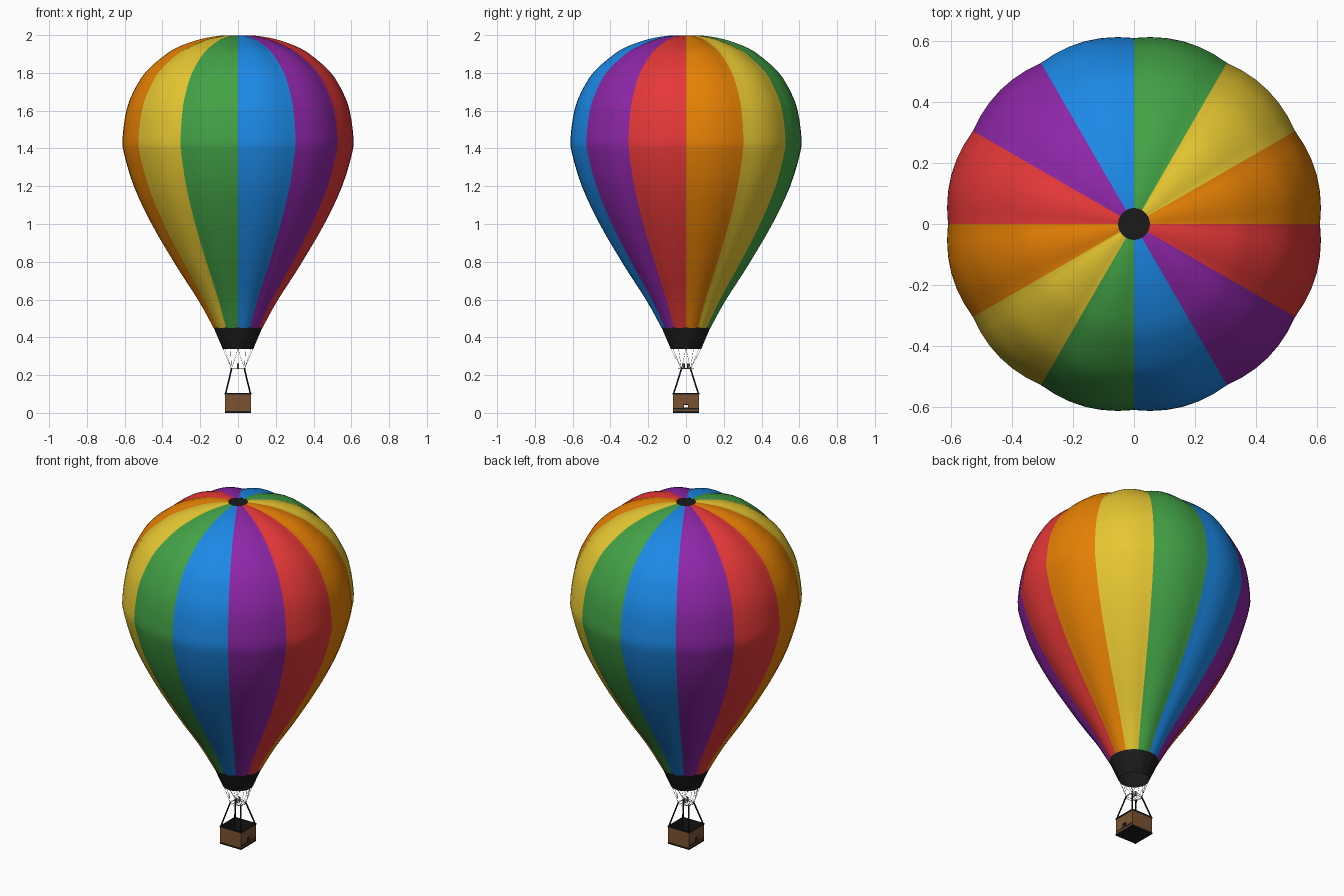
import bpy, bmesh, math
from mathutils import Vector

if "Cube" in bpy.data.objects:
    bpy.data.objects.remove(bpy.data.objects["Cube"])


def material(name, rgb):
    lin = [((c / 255 + 0.055) / 1.055) ** 2.4 for c in rgb] + [1]
    m = bpy.data.materials.new(name)
    m.use_nodes = True
    m.diffuse_color = lin
    m.node_tree.nodes["Principled BSDF"].inputs["Base Color"].default_value = lin
    return m


ORANGE = material("orange fabric", (233, 130, 4))
YELLOW = material("yellow fabric", (232, 200, 50))
GREEN = material("green fabric", (67, 162, 70))
BLUE = material("blue fabric", (28, 138, 232))
PURPLE = material("purple fabric", (142, 38, 168))
RED = material("red fabric", (230, 56, 56))
BLACK = material("black trim", (27, 27, 27))
BROWN = material("brown wicker", (122, 84, 50))
GREY = material("grey metal", (90, 90, 93))


def finish(name, bm, mats, smooth=None):
    bmesh.ops.recalc_face_normals(bm, faces=bm.faces)
    me = bpy.data.meshes.new(name)
    bm.to_mesh(me)
    bm.free()
    ob = bpy.data.objects.new(name, me)
    bpy.context.collection.objects.link(ob)
    for m in mats:
        me.materials.append(m)
    if smooth:
        bpy.ops.object.select_all(action='DESELECT')
        ob.select_set(True)
        bpy.context.view_layer.objects.active = ob
        bpy.ops.object.shade_smooth_by_angle(angle=math.radians(smooth))
    return ob


def spline(points, cuts):
    """Smooth curve through the profile points."""
    p = [Vector(q) for q in points]
    p = [2 * p[0] - p[1]] + p + [2 * p[-1] - p[-2]]
    out = []
    for a, b, c, d in zip(p, p[1:], p[2:], p[3:]):
        for k in range(cuts):
            t = k / cuts
            out.append(b + t / 2 * (c - a + t * (2 * a - 5 * b + 4 * c - d
                                                 + t * (3 * b - a - 3 * c + d))))
    return out + [p[-2]]


GORES, STEPS = 12, 6
SIDES = GORES * STEPS


def gore_lathe(bm, profile, puff):
    """Revolve a profile, puffing each gore outwards between its seams."""
    rings = []
    for k, p in enumerate(profile):
        run = profile[min(k + 1, len(profile) - 1)] - profile[max(k - 1, 0)]
        out = Vector((run.y, -run.x)).normalized() * puff * min(1, p.x / 0.3)
        ring = []
        for i in range(SIDES):
            a = math.tau * i / SIDES
            r, z = p + out * math.sin(math.pi * (i % STEPS) / STEPS)
            ring.append(bm.verts.new((r * math.cos(a), r * math.sin(a), z)))
        rings.append(ring)
    for low, high in zip(rings, rings[1:]):
        for i in range(SIDES):
            j = (i + 1) % SIDES
            f = bm.faces.new((low[i], low[j], high[j], high[i]))
            f.material_index = i // STEPS % 6


# Envelope, coloured gore by gore
bm = bmesh.new()
gore_lathe(bm, spline([
    (0.128, 0.452), (0.208, 0.6), (0.335, 0.8), (0.453, 1.0), (0.548, 1.2),
    (0.602, 1.38), (0.608, 1.46), (0.588, 1.6), (0.55, 1.7), (0.485, 1.803),
    (0.375, 1.896), (0.3, 1.936), (0.2, 1.973), (0.1, 1.993), (0.052, 1.997)], 3), 0.0105)
finish("envelope", bm, [ORANGE, YELLOW, GREEN, BLUE, PURPLE, RED], 40)

# Crown vent
bm = bmesh.new()
bmesh.ops.create_circle(bm, cap_ends=True, segments=GORES, radius=0.054)
for v in bm.verts:
    v.co.z = 1.9965
finish("crown_vent", bm, [BLACK])

# Open skirt, its upper lip tucked inside the envelope
bm = bmesh.new()
gore_lathe(bm, spline([(0.08, 0.338), (0.103, 0.393), (0.128, 0.452), (0.136, 0.492)], 1), 0.006)
for f in bm.faces:
    f.material_index = 0
finish("skirt", bm, [BLACK], 40)


def rods(name, pairs, radius, mat, segments=8):
    bm = bmesh.new()
    for a, b in pairs:
        a, b = Vector(a), Vector(b)
        d = b - a
        new = bmesh.ops.create_cone(bm, cap_ends=True, segments=segments, radius1=radius,
                                    radius2=radius, depth=d.length)["verts"]
        turn = d.to_track_quat('Z', 'Y')
        for v in new:
            v.co = turn @ v.co + (a + b) / 2
    return finish(name, bm, [mat], 40)


def boxes(name, parts, mat, lining=None):
    """Boxes given as (centre, size); faces turned inwards take the lining."""
    bm = bmesh.new()
    for c, s in parts:
        new = bmesh.ops.create_cube(bm, size=1)["verts"]
        for v in new:
            v.co = Vector(c) + Vector([p * q for p, q in zip(v.co, s)])
    if lining:
        bm.normal_update()
        for f in bm.faces:
            side = f.calc_center_median()
            if f.normal.x * side.x + f.normal.y * side.y < -0.03:
                f.material_index = 1
    return finish(name, bm, [mat] + ([lining] if lining else []))


# Basket: hollow, with a foothold through each side wall
H, T, Z0, Z1 = 0.068, 0.006, 0.007, 0.1
mid, tall = (Z0 + Z1) / 2, Z1 - Z0
walls = []
hole_w, hole_low, hole_high = 0.01, 0.028, 0.043
for s in (-1, 1):
    walls.append(((0, s * (H - T / 2), mid), (2 * H, T, tall)))
    x = s * (H - T / 2)
    walls.append(((x, 0, (Z0 + hole_low) / 2), (T, 2 * (H - T), hole_low - Z0)))
    walls.append(((x, 0, (Z1 + hole_high) / 2), (T, 2 * (H - T), Z1 - hole_high)))
    for t in (-1, 1):
        walls.append(((x, t * (H - T + hole_w) / 2, (hole_low + hole_high) / 2),
                      (T, H - T - hole_w, hole_high - hole_low)))
boxes("basket_walls", walls, BROWN, BLACK)
boxes("basket_floor", [((0, 0, 0.005), (0.138, 0.138, 0.01))], BLACK)

# Black rim, foothold frames and side straps
rim, trim = [], []
for s in (-1, 1):
    rim.append(((0, s * 0.066, 0.101), (0.14, 0.009, 0.007)))
    rim.append(((s * 0.066, 0, 0.101), (0.009, 0.14, 0.007)))
    trim.append(((s * 0.068, 0, 0.022), (0.002, 0.136, 0.006)))
    trim.append(((s * 0.068, 0, 0.045), (0.002, 0.026, 0.004)))
    for t in (-1, 1):
        trim.append(((s * 0.068, t * 0.0115, 0.0355), (0.002, 0.003, 0.02)))
boxes("basket_rim", rim, BLACK)
boxes("foothold_trim", trim, BLACK)

# Uprights from the basket corners to the burner frame
corners = [(sx, sy) for sx in (-1, 1) for sy in (-1, 1)]
tops = {c: (c[0] * 0.034, c[1] * 0.024, 0.233) for c in corners}
rods("uprights", [((x * 0.066, y * 0.066, 0.1), tops[x, y]) for x, y in corners], 0.0042, BLACK)

# Burner frame, ring and twin burners
order = [(-1, -1), (1, -1), (1, 1), (-1, 1)]
rods("burner_frame", [(tops[a], tops[b]) for a, b in zip(order, order[1:] + order[:1])],
     0.0012, GREY)
ring = [(0.041 * math.cos(math.tau * i / 24), 0.041 * math.sin(math.tau * i / 24), 0.233)
        for i in range(24)]
rods("burner_ring", list(zip(ring, ring[1:] + ring[:1])), 0.0011, GREY, 6)
rods("burners", [((0, s * 0.012, 0.235), (0, s * 0.012, 0.262)) for s in (-1, 1)], 0.0055, GREY, 12)
rods("burner_bar", [((0, -0.024, 0.235), (0, 0.024, 0.235))], 0.0015, GREY)

# Thin lines fanning from each frame corner to the skirt
lines = []
for x, y in corners:
    for step in range(4):
        a = math.radians(30 * step)
        lines.append((tops[x, y], (x * 0.08 * math.cos(a), y * 0.08 * math.sin(a), 0.34)))
rods("suspension_lines", lines, 0.0008, GREY, 5)
